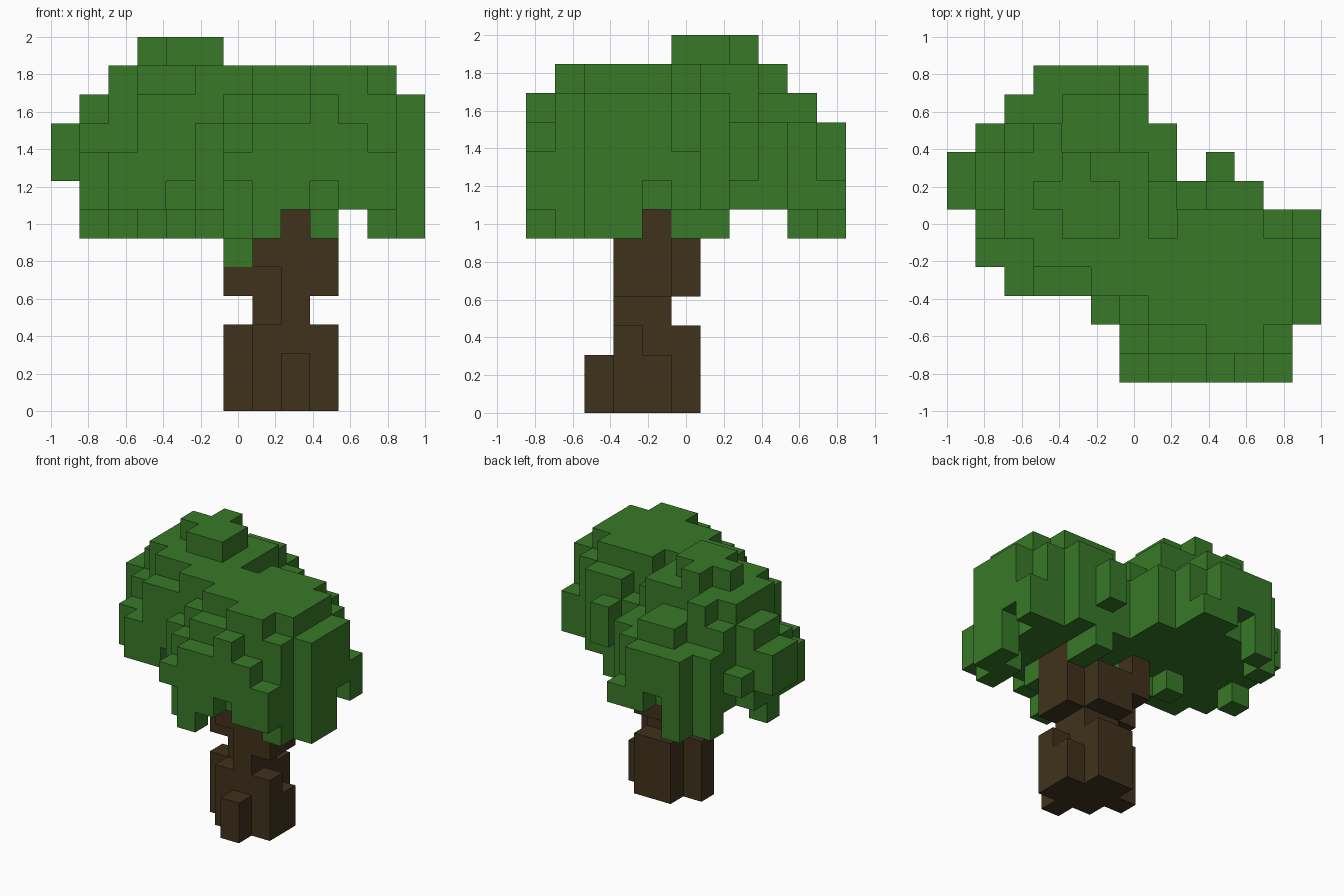
import bpy
import bmesh
from mathutils import Vector

cube = bpy.data.objects.get("Cube")
if cube:
    bpy.data.objects.remove(cube, do_unlink=True)

UNIT = 2 / 13
ORIGIN = Vector((-6.5, -5.5, 0))


def make_material(name, color):
    mat = bpy.data.materials.new(name)
    mat.use_nodes = True
    mat.diffuse_color = color
    mat.node_tree.nodes["Principled BSDF"].inputs["Base Color"].default_value = color
    return mat


def block(x0, x1, y0, y1, z0, z1):
    """Cells of a box, both ends included."""
    return {(x, y, z) for x in range(x0, x1 + 1)
            for y in range(y0, y1 + 1) for z in range(z0, z1 + 1)}


def column(x, y, z0, z1):
    """Cells of an upright column."""
    return block(x, x, y, y, z0, z1)


def disc(cx, cy, radius, z):
    """Cells of a round layer, kept inside the crown footprint."""
    return {(x, y, z) for y, spans in enumerate(footprint)
            for first, last in spans for x in range(first, last + 1)
            if (x - cx) ** 2 + (y - cy) ** 2 <= radius ** 2}


def build(name, cells, occupied, mat):
    """Mesh the outer faces of a set of cells."""
    bm = bmesh.new()
    for cell in sorted(cells):
        middle = Vector(cell) + Vector((0.5, 0.5, 0.5))
        for axis in range(3):
            for sign in (-1, 1):
                n = Vector((0, 0, 0))
                n[axis] = sign
                if tuple(int(c + d) for c, d in zip(cell, n)) in occupied:
                    continue
                u = Vector((0, 0, 0))
                u[(axis + 1) % 3] = 1
                v = n.cross(u)
                corners = (-u - v, u - v, u + v, v - u)
                bm.faces.new([bm.verts.new((middle + (n + c) / 2 + ORIGIN) * UNIT)
                              for c in corners])
    bmesh.ops.remove_doubles(bm, verts=bm.verts, dist=UNIT / 100)
    mesh = bpy.data.meshes.new(name)
    bm.to_mesh(mesh)
    bm.free()
    mesh.materials.append(mat)
    obj = bpy.data.objects.new(name, mesh)
    bpy.context.collection.objects.link(obj)


# Crown footprint, one row per step from front to back
footprint = [
    [(6, 11)], [(6, 11)], [(5, 12)], [(2, 12)], [(1, 12)], [(1, 12)],
    [(0, 10)], [(0, 7), (9, 9)], [(1, 7)], [(2, 6)], [(3, 6)],
]

# Trunk: flared base, narrow waist, spreading fork
trunk = block(7, 8, 3, 5, 0, 2) | column(8, 2, 0, 1)
trunk |= block(9, 9, 3, 4, 0, 1) | column(9, 3, 2, 2) | column(6, 4, 0, 2)
trunk |= column(8, 3, 3, 6) | block(7, 8, 4, 4, 3, 5) | column(7, 3, 5, 5)
trunk |= block(7, 8, 5, 5, 4, 5) | block(9, 9, 3, 4, 4, 6)
trunk |= column(6, 4, 4, 4) | column(6, 5, 5, 6) | column(8, 4, 6, 6)

# Back lobe of the crown, with its cap
leaves = set()
for z, cx, cy, radius in [(7, 4.5, 6.5, 4), (8, 4.3, 6.3, 4.6), (9, 4.3, 6.3, 4.5),
                          (10, 4.2, 6.3, 3.4), (11, 4.2, 6, 2.5)]:
    leaves |= disc(cx, cy, radius, z)
leaves |= column(3, 6, 12, 12) | block(4, 5, 5, 6, 12, 12) | column(4, 7, 12, 12)

# Front lobe of the crown
for z, cx, cy, radius in [(7, 8.7, 3, 4.4), (8, 8.7, 3, 4.4), (9, 8.7, 3, 3.7),
                          (10, 9, 3, 3.17), (11, 9, 3.2, 2.5)]:
    leaves |= disc(cx, cy, radius, z)

# Hollows cut into the outside of both lobes
leaves -= block(1, 2, 3, 4, 9, 10) | block(3, 6, 10, 10, 7, 9)
leaves -= block(4, 5, 8, 8, 11, 11) | block(6, 7, 8, 9, 10, 10)
for notch in [(12, 4, 7, 7), (6, 0, 7, 7), (9, 0, 7, 7), (4, 3, 7, 7), (9, 7, 7, 7),
              (8, 0, 10, 10), (10, 0, 10, 10), (8, 1, 11, 11), (1, 8, 7, 9),
              (3, 9, 10, 10), (7, 7, 10, 10), (8, 6, 10, 10)]:
    leaves -= column(*notch)

# Front wall of the back lobe, joining the two lobes
leaves |= block(2, 3, 3, 3, 7, 8) | block(3, 6, 3, 3, 9, 10) | block(5, 6, 3, 4, 11, 11)
leaves |= block(3, 4, 4, 4, 11, 11) | block(5, 6, 3, 3, 7, 8)

# Leaf columns that stand out from the sides or hang below
for clump in [(5, 2, 7, 8), (1, 4, 7, 8), (1, 8, 8, 8), (9, 7, 8, 9), (2, 9, 6, 9),
              (3, 10, 6, 9), (4, 10, 8, 9), (5, 10, 7, 9), (6, 10, 7, 7), (7, 0, 6, 6),
              (6, 1, 6, 6), (11, 1, 6, 6), (11, 2, 6, 6), (12, 2, 6, 6), (12, 3, 6, 6),
              (9, 2, 6, 6), (9, 5, 6, 6), (9, 6, 6, 6), (1, 6, 6, 6), (4, 5, 6, 6),
              (5, 4, 6, 6), (6, 4, 5, 6)]:
    leaves |= column(*clump)
leaves -= trunk

everything = trunk | leaves
build("trunk", trunk, everything, make_material("bark brown", (0.051, 0.032, 0.012, 1)))
build("leaf_crown", leaves, everything, make_material("leaf green", (0.040, 0.190, 0.021, 1)))
